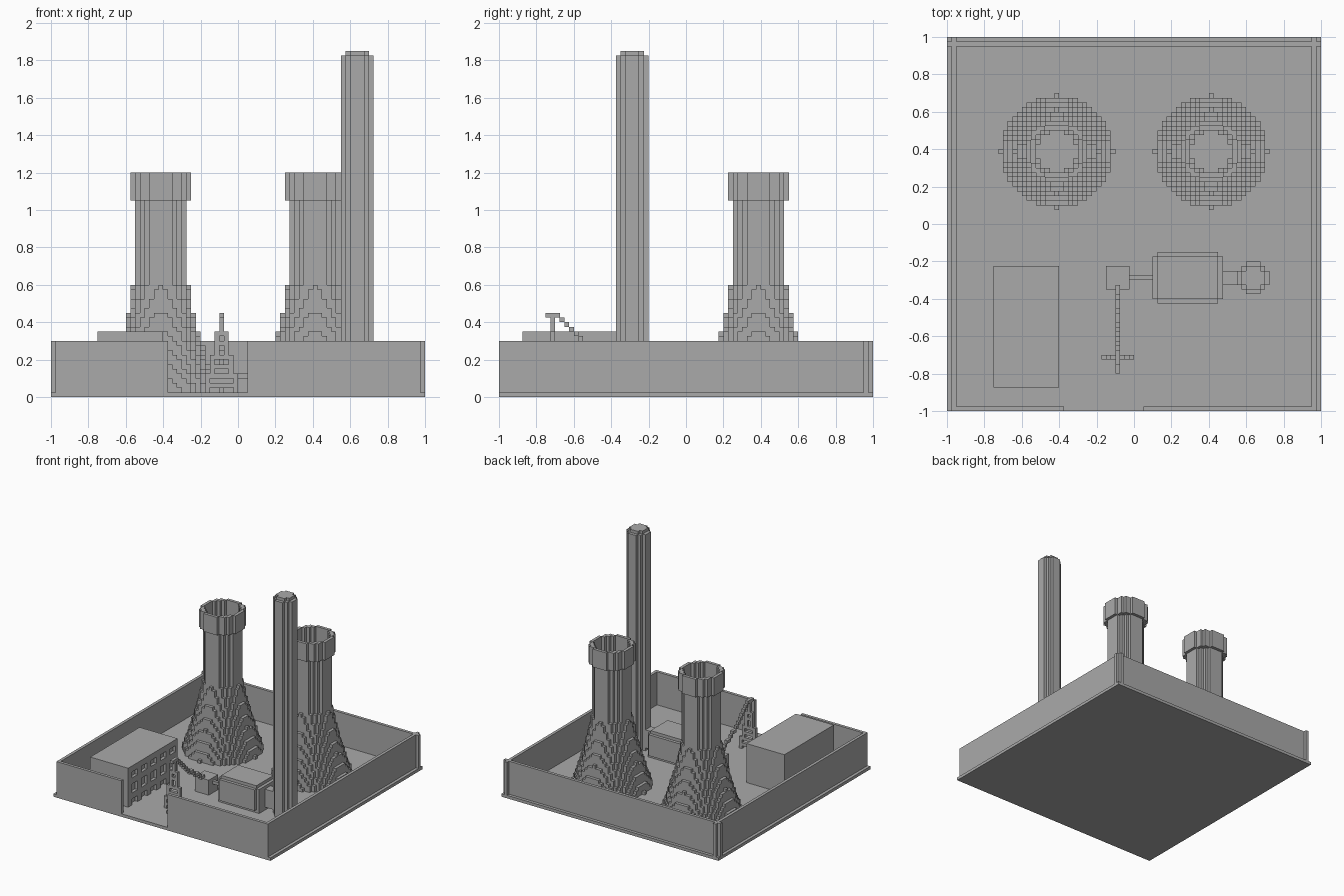
import bpy
import bmesh
from mathutils import Vector

if "Cube" in bpy.data.objects:
    bpy.data.objects.remove(bpy.data.objects["Cube"], do_unlink=True)

U = 0.025  # block size

grey = bpy.data.materials.new("concrete_grey")
grey.use_nodes = True
colour = (0.4, 0.4, 0.4, 1)
grey.diffuse_color = colour
grey.node_tree.nodes["Principled BSDF"].inputs["Base Color"].default_value = colour


def finish(name, bm):
    mesh = bpy.data.meshes.new(name)
    bm.to_mesh(mesh)
    bm.free()
    mesh.materials.append(grey)
    obj = bpy.data.objects.new(name, mesh)
    bpy.context.collection.objects.link(obj)
    return obj


def boxes(name, *bounds):
    """One object from boxes given as (x0, x1, y0, y1, z0, z1)."""
    bm = bmesh.new()
    for x0, x1, y0, y1, z0, z1 in bounds:
        verts = bmesh.ops.create_cube(bm, size=1)["verts"]
        for v in verts:
            v.co = Vector((x1 if v.co.x > 0 else x0,
                           y1 if v.co.y > 0 else y0,
                           z1 if v.co.z > 0 else z0))
    return finish(name, bm)


def blocks(name, cells, origin):
    """Outer skin of a set of unit blocks, centred on origin in x and y."""
    bm = bmesh.new()
    cache = {}

    def vert(p):
        key = tuple(round(2 * c) for c in p)
        if key not in cache:
            cache[key] = bm.verts.new(Vector(origin) + p * U)
        return cache[key]

    for c in cells:
        for axis in range(3):
            for sign in (-1, 1):
                n = Vector((0, 0, 0))
                n[axis] = sign
                if tuple(int(a + b) for a, b in zip(c, n)) in cells:
                    continue
                a = Vector((0, 0, 0))
                a[(axis + 1) % 3] = 0.5
                b = n.cross(a)
                mid = Vector(c) + Vector((0, 0, 0.5)) + n * 0.5
                bm.faces.new([vert(mid + s * a + t * b)
                              for s, t in ((-1, -1), (1, -1), (1, 1), (-1, 1))])
    return finish(name, bm)


def ring(outer, inner, level):
    n = int(outer) + 1
    return {(x, y, level) for x in range(-n, n + 1) for y in range(-n, n + 1)
            if inner * abs(inner) < x * x + y * y <= outer * outer}


# Ground slab and perimeter walls, crossing at the back corners
boxes("ground_slab", (-1, 1, -1, 1, 0, U))
boxes("back_wall", (-1, 1, 0.95, 0.975, U, 0.3))
for side, x in (("right", -0.975), ("left", 0.95)):
    boxes(side + "_wall", (x, x + U, -1, 1, U, 0.3))
boxes("front_wall", (-0.975, -0.375, -1, -0.975, U, 0.3),
      (0.05, 0.975, -1, -0.975, U, 0.3))

# Cooling towers: flared foot, straight shaft and wider collar, all hollow
tower = set()
for k in range(47):
    if k < 23:
        r = 6 + 6.4 * (1 - (k + 1) / 23.5) ** 1.36
        tower |= ring(r, r - 1.6, k)
    elif k < 41:
        tower |= ring(5.5, 4.5, k)
    else:
        tower |= ring(6.5, 5.5, k)
for side, x in (("right", -0.4125), ("left", 0.4125)):
    blocks(side + "_cooling_tower", tower, (x, 0.3875, U))

# Chimney with a stepped top
chimney = set()
for k in range(72):
    chimney |= ring(3.3, -1, k)
chimney |= ring(2.4, -1, 72)
blocks("chimney", chimney, (0.6375, -0.2875, U))

# Office building with recessed windows on its yard side
office = {(x, y, z) for x in range(14) for y in range(26) for z in range(13)
          if not (x == 13 and 1 <= y < 25 and y % 5 not in (0, 1)
                  and z in (0, 1, 4, 5, 6, 9, 10))}
blocks("office_building", office, (-0.7375, -0.8625, U))

# Turbine house with raised panels, and the duct to the chimney
boxes("turbine_house", (0.1, 0.475, -0.4, -0.175, U, 0.225),
      (0.125, 0.45, -0.425, -0.15, 0.05, 0.225),
      (0.125, 0.45, -0.4, -0.175, 0.2, 0.25))
boxes("chimney_duct", (0.475, 0.575, -0.325, -0.25, 0.05, 0.2))

# Transformer and its pipe
boxes("transformer", (-0.15, -0.025, -0.35, -0.225, U, 0.15))
boxes("transformer_pipe", (-0.025, 0.1, -0.3, -0.275, 0.1, 0.125))

# Pylon: stepped legs with rungs, mast and top arm
y0, y1 = -0.725, -0.7
xc = -0.0875
pylon = [(xc - U / 2, xc + U / 2, y0, y1, 0.325, 0.425),
         (xc - U / 2, xc + U / 2, -0.75, -0.675, 0.425, 0.45),
         (xc - U / 2, xc + U / 2, -0.8, y0, U, 0.05)]
for reach, low, high in ((0.075, U, 0.125), (0.05, 0.125, 0.225), (0.025, 0.225, 0.35)):
    for s in (-1, 1):
        x = xc + s * reach
        pylon.append((x - U / 2, x + U / 2, y0, y1, low, high))
    pylon.append((xc - reach, xc + reach, y0, y1, high - U, high))
    pylon.append((xc - reach, xc + reach, y0, y1, high - 3 * U, high - 2 * U))
boxes("pylon", *pylon)

# Sagging cable, stepping down from the pylon to the transformer
cable = []
last = 17
for i in range(16):
    t = 1 - (i + 0.5) / 16
    level = round((0.15 + 0.28 * t ** 1.4) / U)
    y = -0.675 + i * U
    cable.append((xc - U / 2, xc + U / 2, y, y + U, level * U - U, max(level, last - 1) * U))
    last = level
boxes("cable", *cable)
